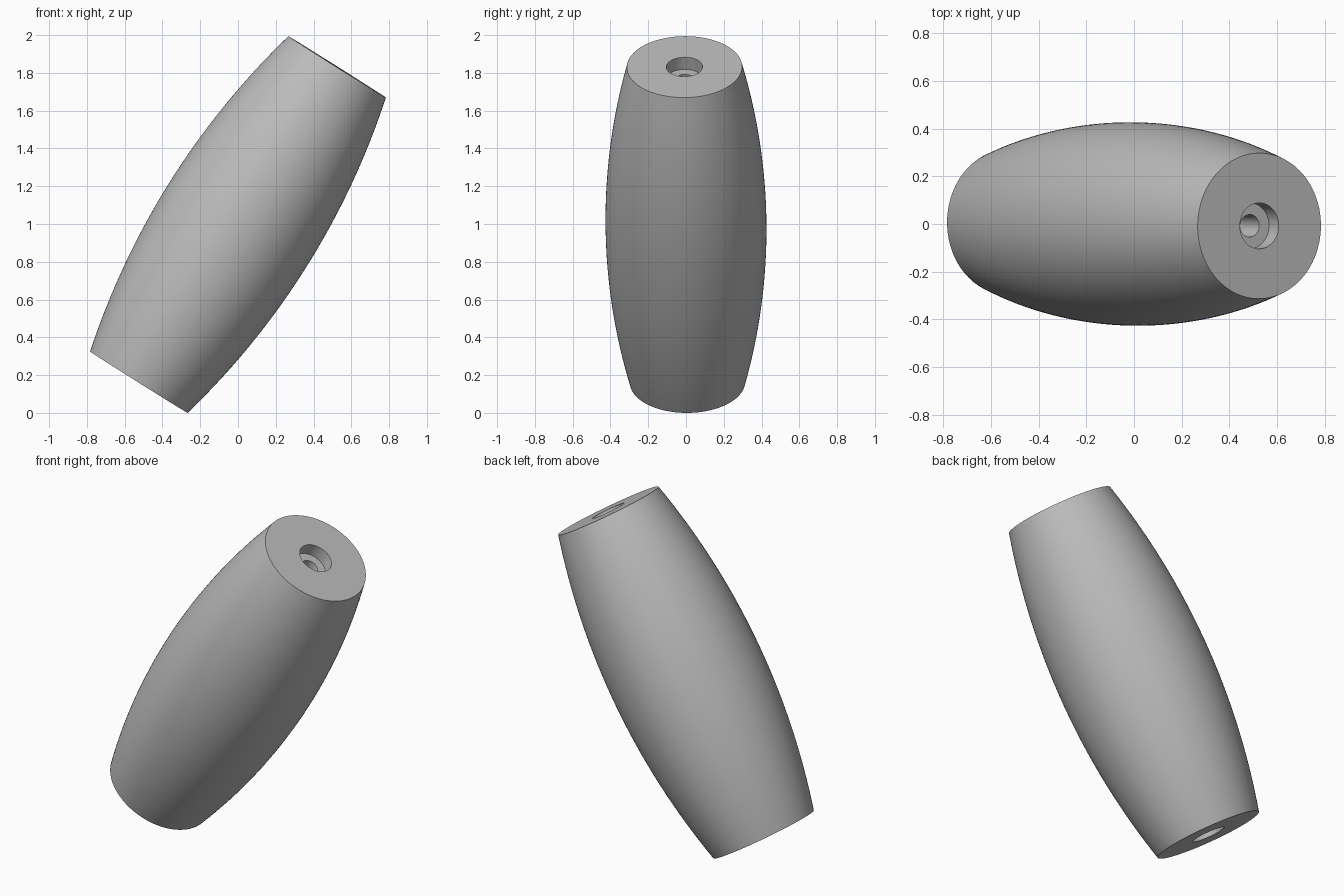
import bpy, bmesh, math
from mathutils import Vector

cube = bpy.data.objects.get("Cube")
if cube:
    bpy.data.objects.remove(cube, do_unlink=True)

HALF = 0.986          # half length along the axis
R_END, R_MID = 0.305, 0.426
R_BORE, R_HOLE, DEPTH = 0.096, 0.047, 0.076
SEGMENTS, RINGS = 128, 32

# Single grey material
grey = bpy.data.materials.new("plain_grey")
grey.use_nodes = True
colour = (0.5, 0.5, 0.5, 1)
grey.diffuse_color = colour
grey.node_tree.nodes["Principled BSDF"].inputs["Base Color"].default_value = colour

# Bulging outer wall: a circular arc between the two end radii
sag = R_MID - R_END
arc_r = (HALF ** 2 + sag ** 2) / (2 * sag)
arc_half = math.asin(HALF / arc_r)
profile = []
for i in range(RINGS + 1):
    a = arc_half * (2 * i / RINGS - 1)
    profile.append((R_MID - arc_r * (1 - math.cos(a)), arc_r * math.sin(a)))

# Counterbore at each end, joined by a narrow through hole
profile += [(R_BORE, HALF), (R_BORE, HALF - DEPTH), (R_HOLE, HALF - DEPTH),
            (R_HOLE, DEPTH - HALF), (R_BORE, DEPTH - HALF), (R_BORE, -HALF)]

# Spin the closed profile around the axis
bm = bmesh.new()
verts = [bm.verts.new((r, 0, z)) for r, z in profile]
edges = [bm.edges.new((v, verts[(i + 1) % len(verts)])) for i, v in enumerate(verts)]
bmesh.ops.spin(bm, geom=verts + edges, cent=(0, 0, 0), axis=(0, 0, 1),
               angle=math.tau, steps=SEGMENTS, use_merge=True)
bmesh.ops.remove_doubles(bm, verts=bm.verts, dist=1e-5)
bmesh.ops.recalc_face_normals(bm, faces=bm.faces)
mesh = bpy.data.meshes.new("barrel_bead")
bm.to_mesh(mesh)
bm.free()
mesh.materials.append(grey)

# Lean the bead towards +x and stand it on the ground
bead = bpy.data.objects.new("barrel_bead", mesh)
bpy.context.collection.objects.link(bead)
axis = Vector((1.05, -0.016, 1.67))
mesh.transform(axis.to_track_quat('Z', 'Y').to_matrix().to_4x4())
lowest = min(v.co.z for v in mesh.vertices)
bead.location.z = -lowest

bpy.context.view_layer.objects.active = bead
bead.select_set(True)
bpy.ops.object.shade_smooth_by_angle(angle=math.radians(30))
